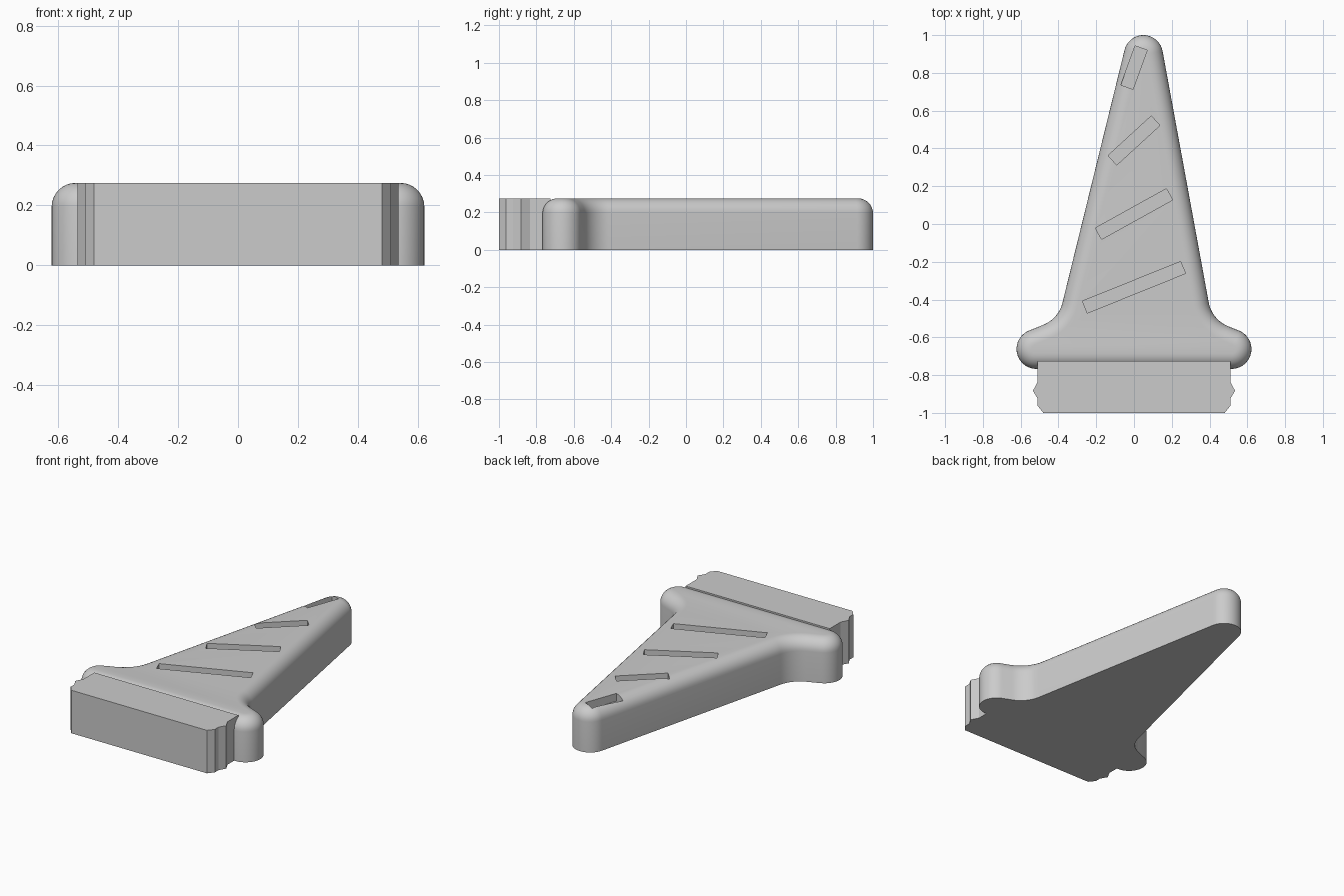
import bpy
import bmesh
from math import cos, sin, pi, radians
from mathutils import Vector, Matrix

HEIGHT = 0.275
ROUND = 0.08

old = bpy.data.objects.get("Cube")
if old:
    bpy.data.objects.remove(old, do_unlink=True)

grey = bpy.data.materials.new("plain_grey")
grey.use_nodes = True
colour = (0.6, 0.6, 0.6, 1)
grey.diffuse_color = colour
grey.node_tree.nodes["Principled BSDF"].inputs["Base Color"].default_value = colour


def direction(deg):
    return Vector((cos(radians(deg)), sin(radians(deg))))


def arc(centre, radius, start, end, steps):
    return [centre + radius * direction(start + (end - start) * i / steps)
            for i in range(steps + 1)]


def fillet_centre(n1, d1, n2, d2):
    # Point at signed distances d1 and d2 along two normals
    return Matrix((n1, n2)).inverted() @ Vector((d1, d2))


def body_outline(inset):
    """Tapered outline with round tip, concave flares and end lobes."""
    tip, tip_r = Vector((0.05, 0.897)), 0.103
    lobe_r, flare_r = 0.105, 0.17

    def side(sign, lean, flare):
        n1, n2 = direction(lean), direction(flare)
        lobe = Vector((sign * 0.517, -0.662))
        c = fillet_centre(n1, n1.dot(tip) + tip_r + flare_r,
                          n2, n2.dot(lobe) + lobe_r + flare_r)
        bend = arc(c, flare_r + inset, lean + 180, flare + 180, 12)
        end = arc(lobe, lobe_r - inset, flare, 90 - sign * 180, 20)
        return bend + end

    left_lean, right_lean = 10.4, 166.2
    left = side(1, left_lean, 68)
    right = side(-1, right_lean, 112)
    cap = arc(tip, tip_r - inset, right_lean, left_lean, 20)
    return cap + left + right[::-1]


def mesh_from_rings(name, rings):
    """Skin a stack of (outline, z) rings and cap both ends."""
    bm = bmesh.new()
    loops = [[bm.verts.new((p[0], p[1], z)) for p in pts] for pts, z in rings]
    for a, b in zip(loops, loops[1:]):
        for i in range(len(a)):
            j = (i + 1) % len(a)
            bm.faces.new((a[i], a[j], b[j], b[i]))
    bm.faces.new(loops[0])
    bm.faces.new(loops[-1])
    bmesh.ops.recalc_face_normals(bm, faces=bm.faces)
    mesh = bpy.data.meshes.new(name)
    bm.to_mesh(mesh)
    bm.free()
    mesh.materials.append(grey)
    obj = bpy.data.objects.new(name, mesh)
    bpy.context.collection.objects.link(obj)
    return obj


# Tapered body with a rounded upper edge
rings = [(body_outline(0), 0)]
for i in range(9):
    t = i / 8 * pi / 2
    rings.append((body_outline(ROUND * (1 - cos(t))),
                  HEIGHT - ROUND + ROUND * sin(t)))
body = mesh_from_rings("tapered_body", rings)

# Slanted grooves cut in the top: centre y, length, angle
bpy.context.view_layer.objects.active = body
for y, length, angle in ((-0.335, 0.56, 22), (0.053, 0.43, 29),
                         (0.442, 0.31, 42.5), (0.828, 0.22, 70)):
    along, across = direction(angle) * length / 2, direction(angle + 90) * 0.034
    mid = Vector((0, y))
    box = [mid - along - across, mid + along - across,
           mid + along + across, mid - along + across]
    cutter = mesh_from_rings("groove_cutter", [(box, HEIGHT - 0.05), (box, HEIGHT + 0.1)])
    cutter.hide_render = True
    cut = body.modifiers.new("groove", 'BOOLEAN')
    cut.operation = 'DIFFERENCE'
    cut.solver = 'EXACT'
    cut.object = cutter
    bpy.ops.object.modifier_apply(modifier=cut.name)
    bpy.data.objects.remove(cutter, do_unlink=True)

bpy.ops.object.select_all(action='DESELECT')
body.select_set(True)
bpy.ops.object.shade_smooth_by_angle(angle=radians(30))

# Flat plug with a ridge on each side
half = [(0.51, -0.725), (0.51, -0.835), (0.535, -0.883),
        (0.51, -0.925), (0.51, -0.963), (0.48, -1.0)]
plug_outline = half + [(-x, y) for x, y in reversed(half)]
mesh_from_rings("ridged_plug", [(plug_outline, 0), (plug_outline, HEIGHT)])
